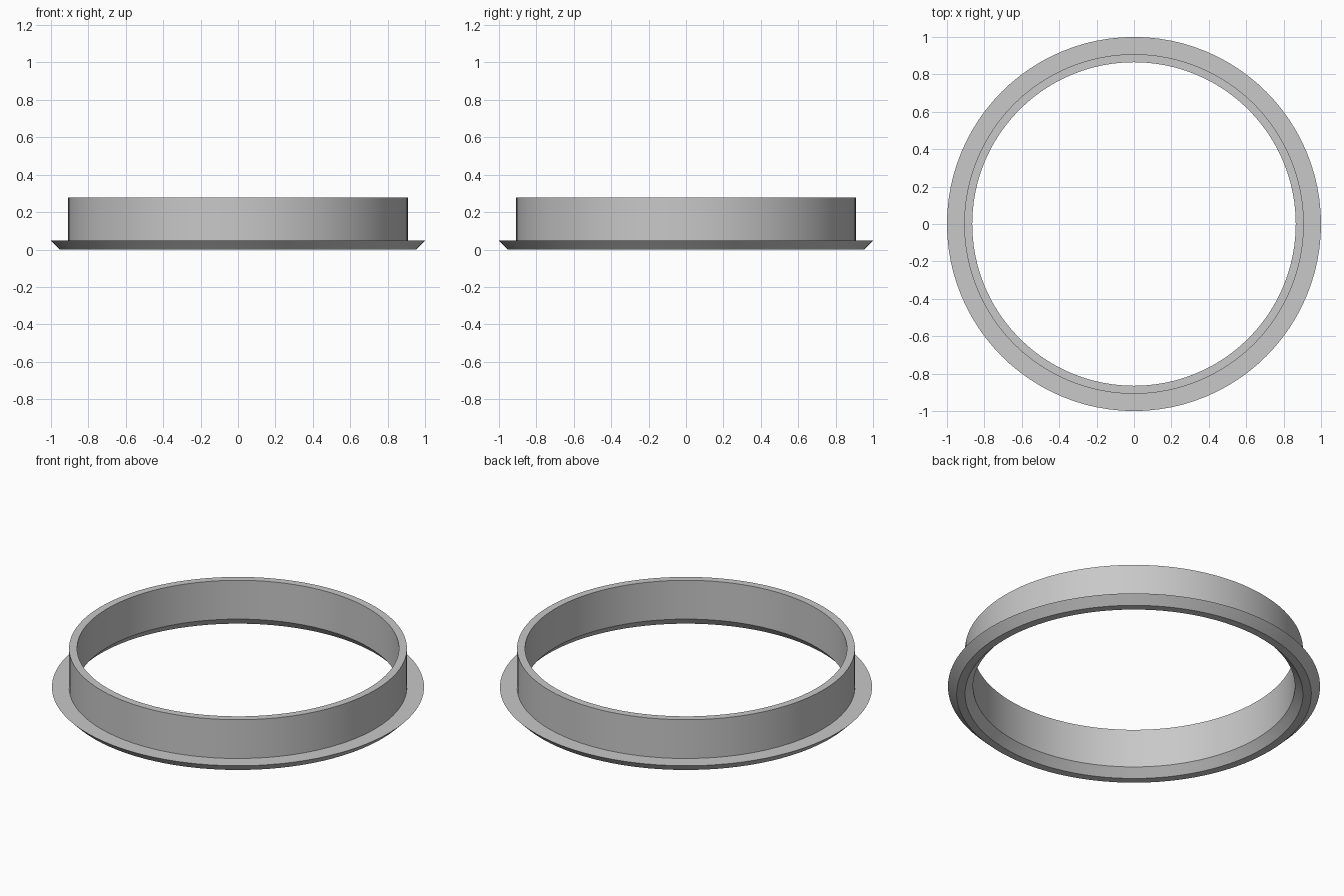
import bpy, bmesh
from math import cos, sin, tau, radians

cube = bpy.data.objects.get("Cube")
if cube:
    bpy.data.objects.remove(cube, do_unlink=True)

SEGMENTS = 96
INNER, WALL, RIM = 0.865, 0.908, 1.0
FLANGE_TOP, HEIGHT = 0.047, 0.277

# One plain grey finish
grey = bpy.data.materials.new("plain grey")
grey.use_nodes = True
colour = (0.58, 0.58, 0.58, 1)
grey.diffuse_color = colour
grey.node_tree.nodes["Principled BSDF"].inputs["Base Color"].default_value = colour


def lathe(name, profile):
    """Spin a closed (radius, height) profile around z."""
    bm = bmesh.new()
    rings = []
    for i in range(SEGMENTS):
        a = tau * i / SEGMENTS
        rings.append([bm.verts.new((r * cos(a), r * sin(a), z)) for r, z in profile])
    count = len(profile)
    for i, ring in enumerate(rings):
        following = rings[(i + 1) % SEGMENTS]
        for j in range(count):
            k = (j + 1) % count
            bm.faces.new((ring[j], following[j], following[k], ring[k]))
    bmesh.ops.recalc_face_normals(bm, faces=bm.faces[:])
    mesh = bpy.data.meshes.new(name)
    bm.to_mesh(mesh)
    bm.free()
    mesh.materials.append(grey)
    obj = bpy.data.objects.new(name, mesh)
    bpy.context.collection.objects.link(obj)
    bpy.ops.object.select_all(action="DESELECT")
    obj.select_set(True)
    bpy.context.view_layer.objects.active = obj
    bpy.ops.object.shade_smooth_by_angle(angle=radians(30))
    return obj


# Upright collar joined to a flange bevelled on both lower edges
lathe("flanged_collar", [
    (INNER, FLANGE_TOP),
    (WALL, 0),
    (RIM - FLANGE_TOP, 0),
    (RIM, FLANGE_TOP),
    (WALL, FLANGE_TOP),
    (WALL, HEIGHT),
    (INNER, HEIGHT),
])
